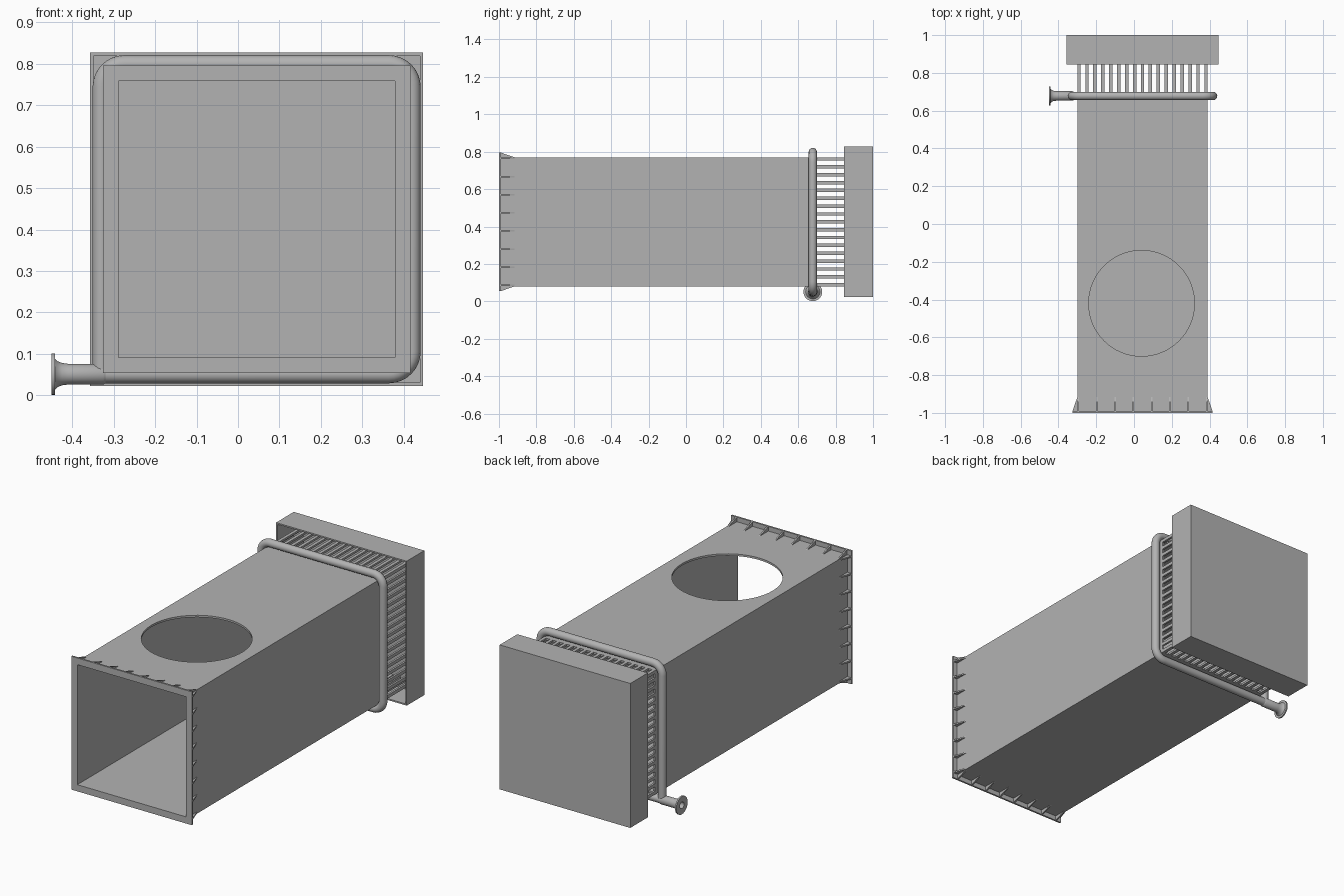
import bpy, bmesh, math
from mathutils import Vector, Matrix

if "Cube" in bpy.data.objects:
    bpy.data.objects.remove(bpy.data.objects["Cube"])

CX, CZ = 0.045, 0.425          # duct axis
WALL, INNER = 0.345, 0.334     # half widths of the duct
FLANGE = 0.371
PIPE_Y, PIPE_R = 0.678, 0.022

grey = bpy.data.materials.new("plain grey")
grey.use_nodes = True
grey.diffuse_color = (0.45, 0.45, 0.45, 1)
grey.node_tree.nodes["Principled BSDF"].inputs["Base Color"].default_value = grey.diffuse_color


def finish(name, bm):
    bmesh.ops.recalc_face_normals(bm, faces=bm.faces)
    mesh = bpy.data.meshes.new(name)
    bm.to_mesh(mesh)
    bm.free()
    mesh.materials.append(grey)
    obj = bpy.data.objects.new(name, mesh)
    bpy.context.collection.objects.link(obj)
    return obj


def select(obj):
    bpy.ops.object.select_all(action='DESELECT')
    obj.select_set(True)
    bpy.context.view_layer.objects.active = obj


def add_box(bm, low, high):
    low, high = Vector(low), Vector(high)
    size = Matrix.Diagonal((*(high - low), 1))
    bmesh.ops.create_cube(bm, size=1, matrix=Matrix.Translation((low + high) / 2) @ size)


def square_sleeve(name, outer, inner, y0, y1):
    """Square tube along y, open at both ends."""
    bm = bmesh.new()
    loops = []
    for half, y in ((outer, y0), (outer, y1), (inner, y1), (inner, y0)):
        loops.append([bm.verts.new((CX + sx * half, y, CZ + sz * half))
                      for sx, sz in ((-1, -1), (1, -1), (1, 1), (-1, 1))])
    for a, b in zip(loops, loops[1:] + loops[:1]):
        for i in range(4):
            j = (i + 1) % 4
            bm.faces.new((a[i], a[j], b[j], b[i]))
    return finish(name, bm)


def around_axis(bm):
    """Repeat the geometry made for the top on all four sides."""
    top = bm.verts[:] + bm.edges[:] + bm.faces[:]
    for quarter in (1, 2, 3):
        copy = bmesh.ops.duplicate(bm, geom=top)["geom"]
        verts = [v for v in copy if isinstance(v, bmesh.types.BMVert)]
        bmesh.ops.rotate(bm, verts=verts, cent=(CX, 0, CZ),
                         matrix=Matrix.Rotation(quarter * math.pi / 2, 3, 'Y'))


# Duct with a round opening in its top
duct = square_sleeve("duct", WALL, INNER, -1, 0.70)
bpy.ops.mesh.primitive_cylinder_add(vertices=64, radius=0.28, depth=0.2,
                                    location=(0.04, -0.42, CZ + WALL))
cutter = bpy.context.object
cutter.hide_render = True
cut = duct.modifiers.new("top opening", 'BOOLEAN')
cut.operation, cut.solver, cut.object = 'DIFFERENCE', 'EXACT', cutter
select(duct)
bpy.ops.object.modifier_apply(modifier=cut.name)
bpy.data.objects.remove(cutter)

# Front flange and its triangular stiffeners
square_sleeve("front_flange", FLANGE, INNER, -1, -0.99)
bm = bmesh.new()
for i in range(8):
    x = CX + (i / 7 * 2 - 1) * (WALL - 0.006)
    sides = []
    for dx in (-0.004, 0.004):
        sides.append([bm.verts.new((x + dx, y, CZ + z)) for y, z in
                      ((-0.992, WALL - 0.004), (-0.992, FLANGE), (-0.905, WALL - 0.004))])
    bm.faces.new(sides[0])
    bm.faces.new(sides[1])
    for k in range(3):
        n = (k + 1) % 3
        bm.faces.new((sides[0][k], sides[0][n], sides[1][n], sides[1][k]))
around_axis(bm)
finish("flange_ribs", bm)

# Grille bars between the duct and the end cap
bm = bmesh.new()
for i in range(17):
    x = CX + (i / 16 * 2 - 1) * (WALL - 0.009)
    add_box(bm, (x - 0.009, 0.69, CZ + INNER), (x + 0.009, 0.992, CZ + WALL))
around_axis(bm)
finish("grille_bars", bm)

# Hollow end cap
CAP = 0.402
square_sleeve("end_cap_rim", CAP, CAP - 0.008, 0.845, 1)
bm = bmesh.new()
add_box(bm, (CX - CAP, 0.99, CZ - CAP), (CX + CAP, 1, CZ + CAP))
finish("end_cap_plate", bm)

# Ring pipe: inlet along the bottom, then round the duct and back down
reach, bend = WALL + PIPE_R + 0.007, 0.055
points = [Vector((-0.40, PIPE_Y, CZ - reach))]
for sx, sz, start in ((1, -1, -90), (1, 1, 0), (-1, 1, 90)):
    centre = Vector((CX + sx * (reach - bend), PIPE_Y, CZ + sz * (reach - bend)))
    for k in range(9):
        a = math.radians(start + k * 90 / 8)
        points.append(centre + Vector((math.cos(a), 0, math.sin(a))) * bend)
points.append(Vector((CX - reach, PIPE_Y, CZ - reach)))
curve = bpy.data.curves.new("ring_pipe", 'CURVE')
curve.dimensions = '3D'
curve.bevel_depth, curve.bevel_resolution, curve.use_fill_caps = PIPE_R, 6, True
spline = curve.splines.new('POLY')
spline.points.add(len(points) - 1)
for p, co in zip(spline.points, points):
    p.co = (*co, 1)
curve.materials.append(grey)
pipe = bpy.data.objects.new("ring_pipe", curve)
bpy.context.collection.objects.link(pipe)
select(pipe)
bpy.ops.object.convert(target='MESH')
bpy.ops.object.shade_smooth_by_angle(angle=math.radians(40))

# Flared, hollow inlet nozzle
profile = [(-0.36, 0.018), (-0.45, 0.018), (-0.45, 0.05), (-0.442, 0.05), (-0.442, 0.038),
           (-0.435, 0.031), (-0.425, 0.027), (-0.41, 0.025), (-0.325, 0.025), (-0.32, PIPE_R)]
bm = bmesh.new()
verts = [bm.verts.new((x, PIPE_Y, CZ - reach + r)) for x, r in profile]
edges = [bm.edges.new(pair) for pair in zip(verts, verts[1:])]
bmesh.ops.spin(bm, geom=verts + edges, cent=(0, PIPE_Y, CZ - reach), axis=(1, 0, 0),
               angle=2 * math.pi, steps=32, use_duplicate=False)
bmesh.ops.remove_doubles(bm, verts=bm.verts, dist=0.0001)
select(finish("inlet_nozzle", bm))
bpy.ops.object.shade_smooth_by_angle(angle=math.radians(35))
